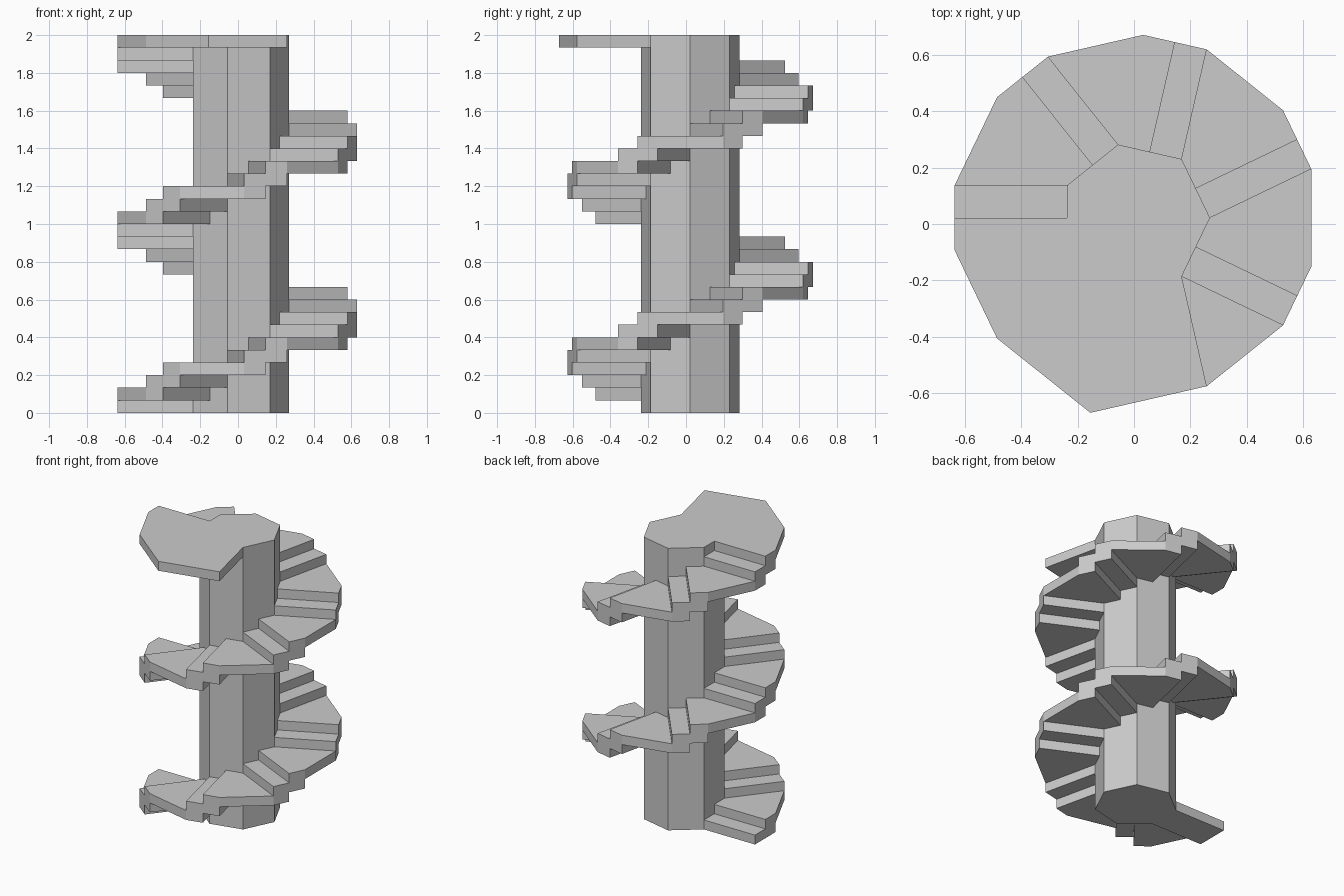
import bpy
from math import pi, cos, sin
from mathutils import Vector

if "Cube" in bpy.data.objects:
    bpy.data.objects.remove(bpy.data.objects["Cube"])

SIDES, STEPS = 7, 30
R, TREAD = 0.267, 0.40            # column radius, step depth
RISE = 2.0 / STEPS
CENTRE = Vector((0.003, 0.022))
TURN = 2 * pi / SIDES


def polar(angle, r):
    return CENTRE + Vector((cos(angle), sin(angle))) * r


def prism(name, outline, z0, z1):
    """Extrude a counter-clockwise outline from z0 to z1."""
    n = len(outline)
    verts = [(p.x, p.y, z) for z in (z0, z1) for p in outline]
    faces = [tuple(reversed(range(n))), tuple(range(n, 2 * n))]
    faces += [(i, (i + 1) % n, n + (i + 1) % n, n + i) for i in range(n)]
    mesh = bpy.data.meshes.new(name)
    mesh.from_pydata(verts, [], faces)
    obj = bpy.data.objects.new(name, mesh)
    bpy.context.collection.objects.link(obj)
    return obj


def side(j):
    """Inner and outer (start, middle, end) points of column side j."""
    a = pi + j * TURN
    s, e = polar(a - TURN / 2, R), polar(a + TURN / 2, R)
    inner = [s, (s + e) / 2, e]
    push = Vector((cos(a), sin(a))) * TREAD
    return inner, [p + push for p in inner]


# Central seven-sided column
prism("column", [polar(pi + (i - 0.5) * TURN, R) for i in range(SIDES)], 0, 2)

# Steps: straight ones span a column side, corner ones wrap to the next side
for k in range(STEPS - 1):
    (i0, o0), (i1, o1) = side(k // 2), side(k // 2 + 1)
    if k % 2 == 0:
        outline = [o0[0], o0[2], i0[2], i0[0]]
    else:
        outline = [o0[1], o0[2], o1[0], o1[1], i1[1], i1[0], i0[1]]
    prism(f"step_{k + 1:02d}", outline, k * RISE, (k + 1) * RISE)

# Top landing, with a full outer corner
(ia, oa), (ib, ob), (ic, oc) = side(0), side(1), side(2)
corner = polar(pi + 1.5 * TURN, R + TREAD / cos(TURN / 2))
prism("top_landing",
      [oa[1], oa[2], ob[0], corner, oc[2], ic[2], ic[0], ib[0], ia[1]],
      2 - RISE, 2)
